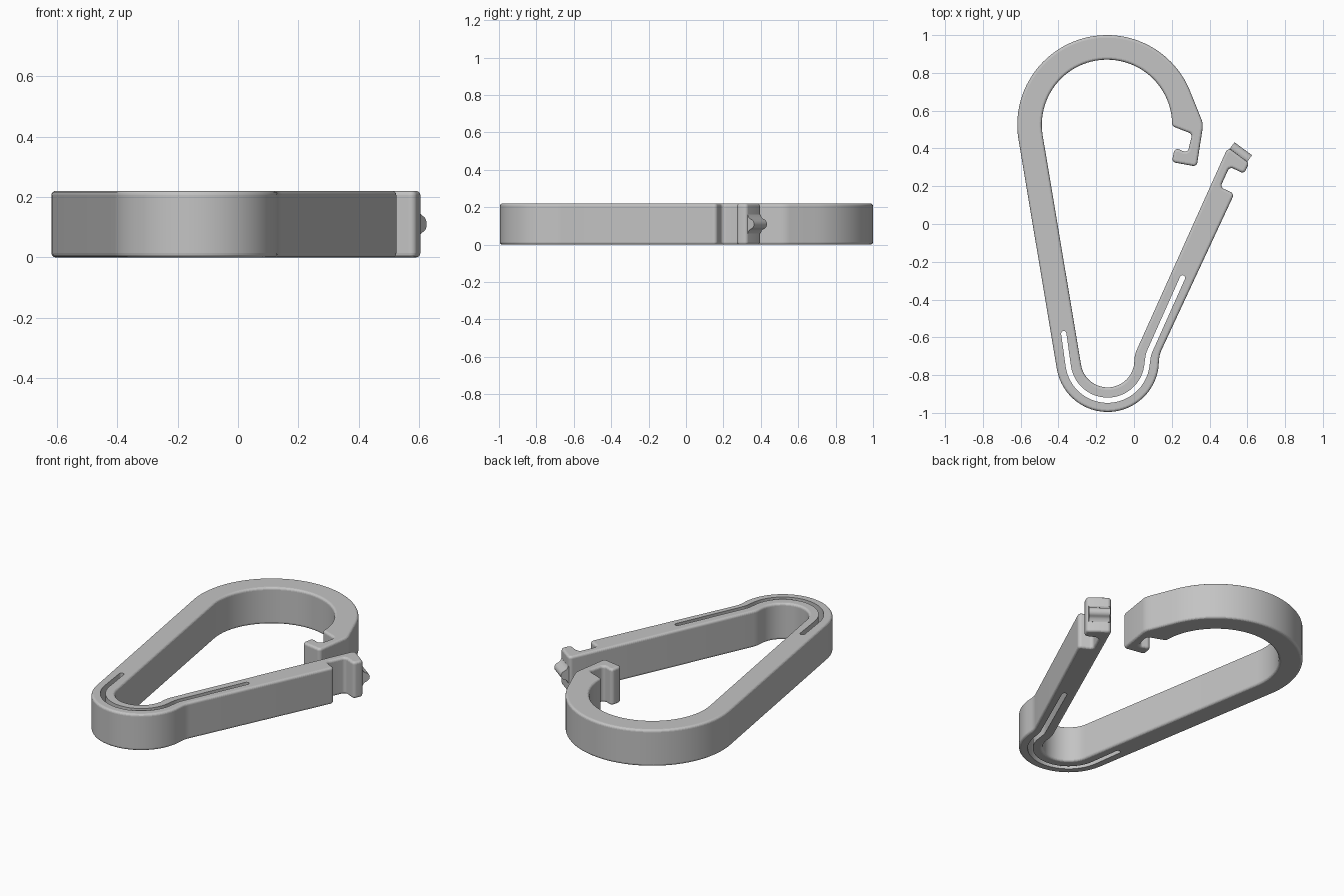
import bpy, bmesh, math
from mathutils import Matrix, Vector

cube = bpy.data.objects.get("Cube")
if cube:
    bpy.data.objects.remove(cube)

HEIGHT = 0.22
EDGE = 0.014      # rounding of the upper and lower rims
LEAN = 189.4      # direction the straight spine faces, degrees
TOP, BOTTOM = (-0.143, 0.525), (-0.14, -0.723)

grey = bpy.data.materials.new("plain_grey")
grey.use_nodes = True
grey.diffuse_color = (0.55, 0.55, 0.55, 1)
grey.node_tree.nodes["Principled BSDF"].inputs["Base Color"].default_value = grey.diffuse_color


def arc(centre, radius, start, end, steps):
    angles = [math.radians(start + (end - start) * i / steps) for i in range(steps + 1)]
    return [(centre[0] + radius * math.cos(a), centre[1] + radius * math.sin(a), 0) for a in angles]


def rounded(points, closed=True):
    """Round each (x, y, radius) corner of a path."""
    path = []
    for i, (x, y, radius) in enumerate(points):
        p = Vector((x, y))
        if radius == 0 or (not closed and i in (0, len(points) - 1)):
            path.append(p)
            continue
        a = (Vector(points[i - 1][:2]) - p).normalized()
        b = (Vector(points[(i + 1) % len(points)][:2]) - p).normalized()
        half = a.angle(b) / 2
        centre = p + (a + b).normalized() * radius / math.sin(half)
        reach = radius / math.tan(half)
        v, w = p + a * reach - centre, p + b * reach - centre
        path += [centre + v.lerp(w, k / 5).normalized() * radius for k in range(6)]
    return path


def ribbon(path, half):
    """Outline of a constant-width slot with round ends."""
    left, right = [], []
    for i, p in enumerate(path):
        d = (path[min(i + 1, len(path) - 1)] - path[max(i - 1, 0)]).normalized()
        n = Vector((-d.y, d.x)) * half
        left.append(p + n)
        right.append(p - n)

    def cap(centre, start):
        v = start - centre
        return [centre + Matrix.Rotation(math.radians(-30 * k), 2) @ v for k in range(1, 6)]
    return left + cap(path[-1], left[-1]) + right[::-1] + cap(path[0], right[0])


def inset(outline, distance):
    """Move a counter-clockwise outline inwards."""
    moved = []
    for i, p in enumerate(outline):
        d = (p - outline[i - 1]).normalized()
        e = (outline[(i + 1) % len(outline)] - p).normalized()
        n, m = Vector((-d.y, d.x)), Vector((-e.y, e.x))
        moved.append(p + (n + m) * distance / (1 + n.dot(m)))
    return moved


def solid(name, walls):
    """Each wall is an outline with (inset, z) levels; caps close all walls together."""
    bm = bmesh.new()
    caps = {0: [], -1: []}
    for outline, levels in walls:
        rings = [[bm.verts.new((p.x, p.y, z)) for p in inset(outline, d)] for d, z in levels]
        count = len(outline)
        for low, high in zip(rings, rings[1:]):
            for i in range(count):
                j = (i + 1) % count
                bm.faces.new((low[i], low[j], high[j], high[i]))
        for ring in rings:
            for i in range(count):
                bm.edges.get((ring[i - 1], ring[i])).smooth = False
        for side in caps:
            ring = rings[side]
            caps[side] += [bm.edges.get((ring[i - 1], ring[i])) for i in range(count)]
    for edges in caps.values():
        bmesh.ops.triangle_fill(bm, edges=edges, use_beauty=True)
    bmesh.ops.recalc_face_normals(bm, faces=bm.faces)
    mesh = bpy.data.meshes.new(name)
    bm.to_mesh(mesh)
    bm.free()
    mesh.materials.append(grey)
    obj = bpy.data.objects.new(name, mesh)
    bpy.context.collection.objects.link(obj)
    return obj


# Clip body: outer edge, latch tip, inner edge, then hook
s = 0.02
outline = arc(TOP, 0.475, 20, LEAN, 48)
outline += arc(BOTTOM, 0.272, LEAN, 352, 40)
outline += [(0.135, -0.69, 0.15), (0.531, 0.16, s), (0.457, 0.195, s), (0.506, 0.303, s),
            (0.583, 0.266, s), (0.609, 0.323, s), (0.497, 0.406, s), (0.004, -0.69, 0.15)]
outline += arc(BOTTOM, 0.142, 352, LEAN, 32)
outline += arc(TOP, 0.345, LEAN, 3, 48)
outline += [(0.202, 0.518, s), (0.308, 0.477, s), (0.284, 0.376, s), (0.216, 0.404, s),
            (0.2, 0.328, s), (0.332, 0.304, s), (0.367, 0.53, 0.1)]
quarter = [math.radians(22.5 * k) for k in range(5)]
lower = [(EDGE * (1 - math.sin(a)), EDGE * (1 - math.cos(a))) for a in quarter]
upper = [(d, HEIGHT - z) for d, z in reversed(lower)]

# Flex slot through the bend
slot_path = [(-0.372, -0.58, 0)] + arc(BOTTOM, 0.21, LEAN, 352, 32)
slot_path += [(0.076, -0.69, 0.15), (0.257, -0.285, 0)]
slot = ribbon(rounded(slot_path, False), 0.014)
body = solid("clip_body", [(rounded(outline), lower + upper),
                           (slot, [(0, 0), (0, HEIGHT)])])

# Rounded ridge across the end of the latch tip
profile = [Vector(p) for p in ((-0.02, 0.05), (-0.02, -0.05), (0, -0.05), (0.008, -0.034))]
profile += [Vector(p[:2]) for p in arc((0.015, 0), 0.027, -80, 80, 10)]
profile += [Vector((0.008, 0.034)), Vector((0, 0.05))]
start, end = Vector((0.507, 0.399, HEIGHT / 2)), Vector((0.6, 0.33, HEIGHT / 2))
ridge = solid("latch_ridge", [(profile, [(0, 0), (0, (end - start).length)])])
along = (end - start).normalized()
up = Vector((0, 0, 1))
turn = Matrix((up.cross(along) * -1 if up.cross(along).y < 0 else up.cross(along), up, along))
ridge.data.transform(Matrix.Translation(start) @ turn.transposed().to_4x4())

for part in (body, ridge):
    bpy.ops.object.select_all(action='DESELECT')
    part.select_set(True)
    bpy.context.view_layer.objects.active = part
    bpy.ops.object.shade_smooth_by_angle(angle=math.radians(35))
